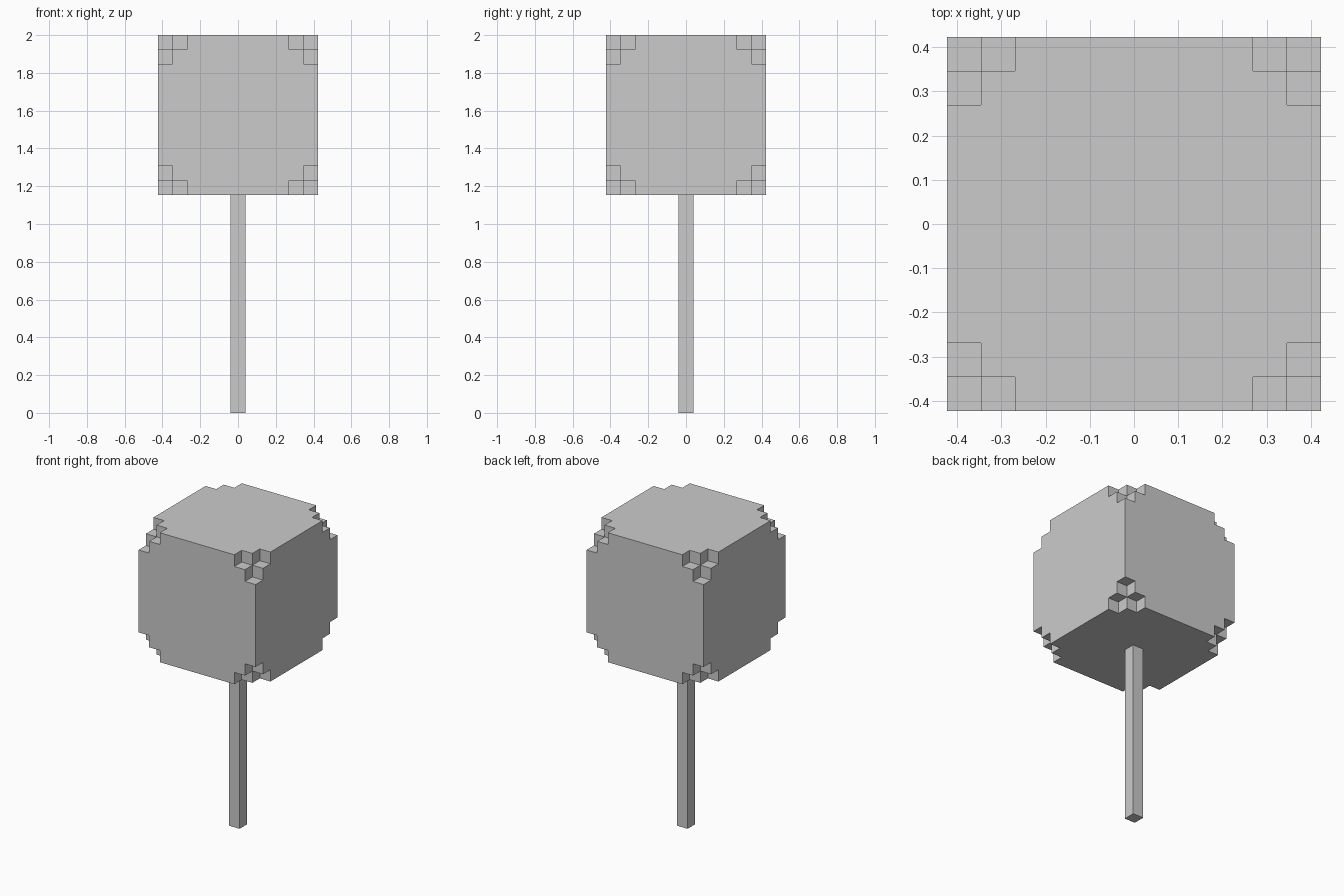
import bpy, bmesh, math
from itertools import product
from mathutils import Vector

if "Cube" in bpy.data.objects:
    bpy.data.objects.remove(bpy.data.objects["Cube"])

V = 2 / 26          # block size: 15 blocks of stick + 11 blocks of head
N = 11


def finish(bm, name):
    bmesh.ops.remove_doubles(bm, verts=bm.verts[:], dist=V * 0.01)
    bmesh.ops.recalc_face_normals(bm, faces=bm.faces[:])
    bmesh.ops.dissolve_limit(bm, angle_limit=math.radians(1),
                             verts=bm.verts[:], edges=bm.edges[:])
    mesh = bpy.data.meshes.new(name)
    bm.to_mesh(mesh)
    bm.free()
    obj = bpy.data.objects.new(name, mesh)
    bpy.context.collection.objects.link(obj)
    return obj


def solid(cell):
    """Cube of blocks; each corner loses its block and the three next to it."""
    if min(cell) < 0 or max(cell) >= N:
        return False
    return sum(min(c, N - 1 - c) for c in cell) >= 2


# Head: outer skin of the block cube with stepped corners
bm = bmesh.new()
for cell in product(range(N), repeat=3):
    if not solid(cell):
        continue
    centre = Vector((cell[0] - 5, cell[1] - 5, cell[2] + 15.5))
    for axis, sign in product(range(3), (-1, 1)):
        near = list(cell)
        near[axis] += sign
        if solid(near):
            continue
        n, u, w = Vector(), Vector(), Vector()
        n[axis] = sign * 0.5
        u[(axis + 1) % 3] = 0.5 * sign
        w[(axis + 2) % 3] = 0.5
        mid = centre + n
        bm.faces.new([bm.verts.new((mid + u * a + w * b) * V)
                      for a, b in ((-1, -1), (1, -1), (1, 1), (-1, 1))])
finish(bm, "head")

# Stick: one block wide, fifteen high
bm = bmesh.new()
bmesh.ops.create_cube(bm, size=V)
for v in bm.verts:
    v.co.z = 15 * V if v.co.z > 0 else 0
finish(bm, "stick")
